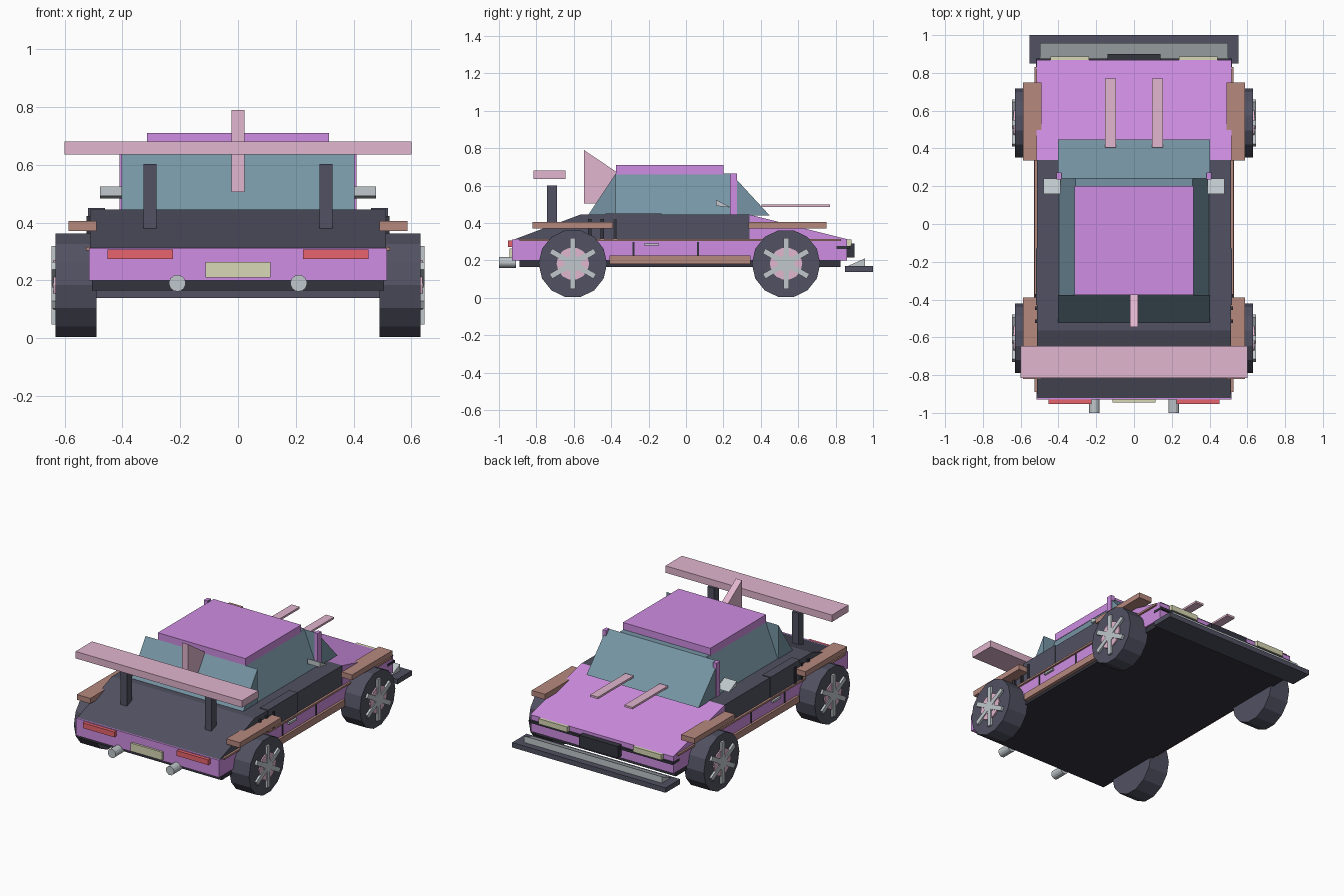
import bpy, bmesh, math
from mathutils import Matrix

if "Cube" in bpy.data.objects:
    bpy.data.objects.remove(bpy.data.objects["Cube"])


def mat(name, r, g, b):
    m = bpy.data.materials.new(name)
    m.diffuse_color = tuple((c / 255) ** 2.2 for c in (r, g, b)) + (1,)
    m.use_nodes = True
    m.node_tree.nodes["Principled BSDF"].inputs["Base Color"].default_value = m.diffuse_color
    return m


PURPLE = mat("purple", 205, 140, 225)
DARK = mat("charcoal", 82, 82, 98)
BLACK = mat("black", 55, 55, 65)
GLASS = mat("glass", 118, 148, 163)
PINK = mat("pink", 225, 180, 205)
BROWN = mat("brown", 180, 135, 125)
SILVER = mat("silver", 190, 198, 202)
RED = mat("red", 230, 100, 110)
CREAM = mat("cream", 215, 215, 180)


def finish(name, bm, m):
    bmesh.ops.recalc_face_normals(bm, faces=bm.faces)
    me = bpy.data.meshes.new(name)
    bm.to_mesh(me)
    bm.free()
    me.materials.append(m)
    ob = bpy.data.objects.new(name, me)
    bpy.context.collection.objects.link(ob)
    return ob


def prism(name, pts, a, b, m, axis="x"):
    """Extrude a (y, z) profile along x, or an (x, z) profile along y."""
    bm = bmesh.new()
    put = (lambda p, t: (t, p[0], p[1])) if axis == "x" else (lambda p, t: (p[0], t, p[1]))
    lo = [bm.verts.new(put(p, a)) for p in pts]
    hi = [bm.verts.new(put(p, b)) for p in pts]
    bm.faces.new(lo)
    bm.faces.new(hi)
    for i in range(len(pts)):
        j = (i + 1) % len(pts)
        bm.faces.new((lo[i], lo[j], hi[j], hi[i]))
    return finish(name, bm, m)


def box(name, x, y, z, m):
    return prism(name, [(y[0], z[0]), (y[1], z[0]), (y[1], z[1]), (y[0], z[1])], x[0], x[1], m)


def pair(name, x, y, z, m):
    box(name + "_right", x, y, z, m)
    box(name + "_left", (-x[1], -x[0]), y, z, m)


def cyl(name, r, n, depth, loc, axis, m):
    # vertices at top and bottom of the disc
    bm = bmesh.new()
    bmesh.ops.create_cone(bm, cap_ends=True, segments=n, radius1=r, radius2=r, depth=depth)
    rot = Matrix.Rotation(math.pi / 2, 4, axis.upper())
    bm.transform(Matrix.Translation(loc) @ rot)
    return finish(name, bm, m)


# Body: chassis, lower shell, hood, dark upper shell with sloping tail
box("chassis", (-.505, .505), (-.89, .825), (.165, .2), BLACK)
box("lower_body", (-.515, .515), (-.93, .862), (.2, .312), PURPLE)
prism("hood", [(.34, .312), (.868, .312), (.34, .445)], -.515, .515, PURPLE)
prism("upper_body", [(-.92, .312), (.34, .312), (.34, .445), (-.565, .445)], -.513, .513, DARK)
pair("side_strip", (.51, .527), (-.89, .83), (.304, .316), BROWN)
pair("sill", (.5, .53), (-.41, .345), (.182, .226), BROWN)
pair("intake", (.46, .519), (-.43, -.13), (.318, .45), DARK)

# Cabin: core, wedge windows on four sides, roof, pillars
box("cabin_core", (-.31, .31), (-.375, .24), (.44, .665), GLASS)
prism("windshield", [(.24, .44), (.448, .44), (.24, .665)], -.403, .403, GLASS)
prism("rear_window", [(-.375, .44), (-.525, .44), (-.375, .665)], -.403, .403, GLASS)
for s, side in ((1, "right"), (-1, "left")):
    prism("side_window_" + side, [(.31 * s, .44), (.4 * s, .44), (.31 * s, .665)], -.375, .24, GLASS, "y")
    prism("mirror_" + side, [(.16, .525), (.16, .492), (.24, .483)], s * .388, s * .478, SILVER)
box("roof", (-.315, .315), (-.375, .2), (.66, .71), PURPLE)
pair("pillar", (.385, .41), (.235, .272), (.44, .665), PURPLE)

# Fin, wing and hood stripes
prism("fin", [(-.545, .505), (-.37, .505), (-.37, .672), (-.545, .79)], -.022, .022, PINK)
box("wing", (-.6, .6), (-.815, -.645), (.635, .68), PINK)
pair("wing_post", (.282, .327), (-.742, -.69), (.38, .602), DARK)
pair("hood_stripe", (.095, .153), (.405, .77), (.487, .5), PINK)

# Fenders and side details
pair("front_fender", (.49, .587), (.335, .75), (.37, .405), BROWN)
pair("rear_fender", (.49, .587), (-.82, -.39), (.37, .405), BROWN)
for i in range(3):
    y = -.515 + .068 * i
    pair("vent_%d" % i, (.51, .525), (y - .009, y + .009), (.31, .422), BLACK)
for i, y in enumerate((-.28, .065)):
    pair("door_seam_%d" % i, (.51, .519), (y - .005, y + .005), (.225, .298), BLACK)
pair("door_handle", (.51, .528), (-.225, -.145), (.279, .292), SILVER)

# Tail end
pair("tail_light", (.225, .452), (-.952, -.92), (.273, .307), RED)
box("plate", (-.113, .113), (-.944, -.925), (.21, .263), CREAM)
for s in (1, -1):
    cyl("exhaust", .029, 14, .09, (s * .21, -.955, .19), "x", SILVER)

# Nose
pair("headlight", (.237, .442), (.85, .886), (.277, .312), CREAM)
box("bumper_bar", (-.518, .518), (.805, .876), (.262, .277), BLACK)
box("grille", (-.14, .14), (.85, .9), (.215, .29), BLACK)
box("splitter", (-.553, .553), (.85, 1), (.138, .17), DARK)
prism("splitter_ramp", [(.865, .17), (.958, .17), (.958, .212)], -.497, .497, SILVER)

# Wheels with pink rim discs, six spokes and hub
for y in (-.605, .535):
    for s in (1, -1):
        c = lambda x: (s * x, y, .183)
        cyl("tyre", .183, 14, .142, c(.56), "y", DARK)
        cyl("rim", .087, 14, .02, c(.629), "y", PINK)
        cyl("hub", .045, 14, .026, c(.63), "y", SILVER)
        for k in range(3):
            bm = bmesh.new()
            bmesh.ops.create_cube(bm, size=1)
            bm.transform(Matrix.Translation(c(.636)) @ Matrix.Rotation(k * math.pi / 3, 4, 'X')
                         @ Matrix.Diagonal((.018, .03, .272, 1)))
            finish("spoke", bm, SILVER)
